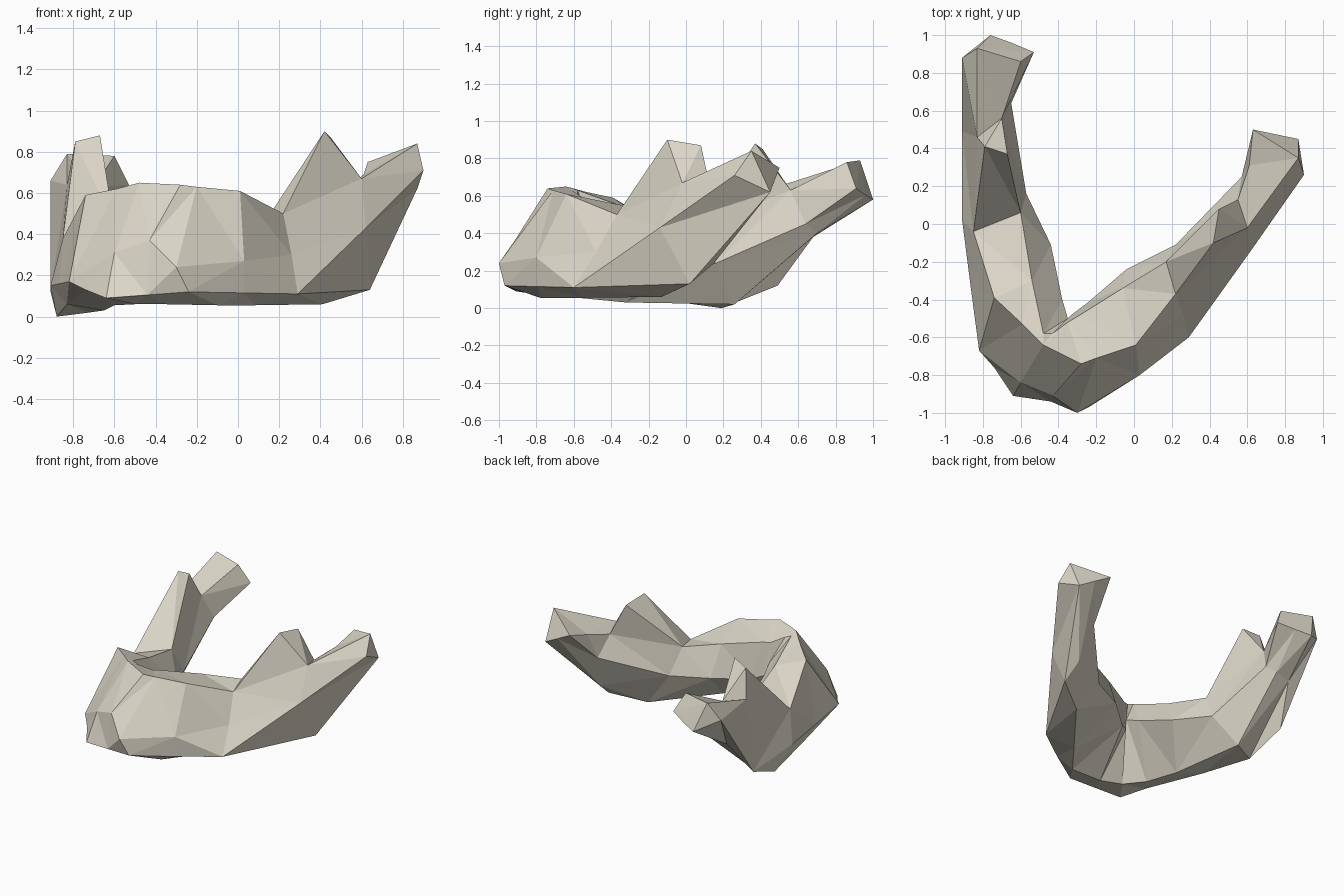
import bpy, bmesh

# Cross-sections run from the left condyle round the chin to the right condyle.
# Order in each: top inner, top outer, mid outer, bottom outer, bottom inner, mid inner
left_ramus = [
    [(-.60, .86, .78), (-.83, .93, .79), (-.91, .88, .66), (-.76, 1.0, .58), (-.65, .96, .605), (-.53, .91, .64)],
    [(-.70, .56, .63), (-.83, .46, .64), (-.91, .49, .12), (-.82, .68, .38), (-.70, .70, .40), (-.65, .64, .45)],
]
body = [
    [(-.60, .06, .44), (-.85, -.04, .38), (-.91, .02, .15), (-.88, .19, 0), (-.72, .26, .02), (-.57, .16, .24)],
    [(-.54, -.30, .53), (-.74, -.39, .59), (-.865, -.33, .16), (-.83, -.25, .06), (-.65, -.32, .03), (-.44, -.11, .28)],
    [(-.48, -.58, .63), (-.59, -.53, .62), (-.82, -.67, .17), (-.74, -.76, .13), (-.60, -.58, .055), (-.38, -.40, .38)],
    [(-.43, -.58, .61), (-.48, -.64, .65), (-.60, -.84, .31), (-.64, -.91, .09), (-.50, -.72, .06), (-.35, -.50, .42)],
    [(-.35, -.52, .57), (-.28, -.74, .64), (-.43, -.91, .37), (-.44, -.94, .105), (-.35, -.78, .06), (-.33, -.48, .33)],
    [(-.30, -.49, .57), (-.20, -.71, .63), (-.30, -1.0, .24), (-.24, -.97, .12), (-.10, -.78, .055), (-.25, -.42, .30)],
    [(-.06, -.34, .55), (.01, -.64, .61), (.03, -.80, .27), (.03, -.79, .115), (.08, -.55, .055), (-.04, -.24, .32)],
    [(.17, -.20, .52), (.22, -.37, .50), (.26, -.48, .30), (.29, -.60, .11), (.41, -.13, .06), (.22, -.11, .32)],
]
right_ramus = [
    [(.55, .13, .64), (.60, -.02, .67), (.62, -.14, .43), (.64, .02, .13), (.62, .15, .24), (.57, .25, .50)],
    [(.61, .31, .69), (.87, .35, .84), (.90, .26, .71), (.87, .45, .62), (.75, .475, .685), (.63, .50, .75)],
]

# Loft the sections, leaving the top open where a coronoid process rises
bm = bmesh.new()
rings = [[bm.verts.new(p) for p in s] for s in left_ramus + body + right_ramus]


def coronoid(a, b, inner, outer):
    """Close the gap between two rings with a wedge-shaped ridge."""
    i, o = bm.verts.new(inner), bm.verts.new(outer)
    for f in ((a[0], a[1], o, i), (b[1], b[0], i, o), (a[1], b[1], o), (b[0], a[0], i)):
        bm.faces.new(f)


tips = {1: ((-.67, .37, .88), (-.79, .41, .85)),
        len(rings) - 3: ((.45, .08, .87), (.42, -.10, .90))}
for n, (a, b) in enumerate(zip(rings, rings[1:])):
    for k in range(6):
        j = (k + 1) % 6
        if k == 0 and n in tips:
            coronoid(a, b, *tips[n])
        else:
            bm.faces.new((a[k], a[j], b[j], b[k]))

# Condyle ends, fanned from the outer top corner
for r in (rings[0], rings[-1]):
    for k in range(2, 6):
        bm.faces.new((r[1], r[k], r[(k + 1) % 6]))
bmesh.ops.triangulate(bm, faces=bm.faces[:], quad_method='SHORT_EDGE')
bmesh.ops.recalc_face_normals(bm, faces=bm.faces[:])

mesh = bpy.data.meshes.new("lower_jaw_bone")
bm.to_mesh(mesh)
bm.free()
jaw = bpy.data.objects.new("lower_jaw_bone", mesh)
bpy.context.collection.objects.link(jaw)

# Bone colour
bone = bpy.data.materials.new("bone")
bone.diffuse_color = (.72, .68, .58, 1)
mesh.materials.append(bone)
